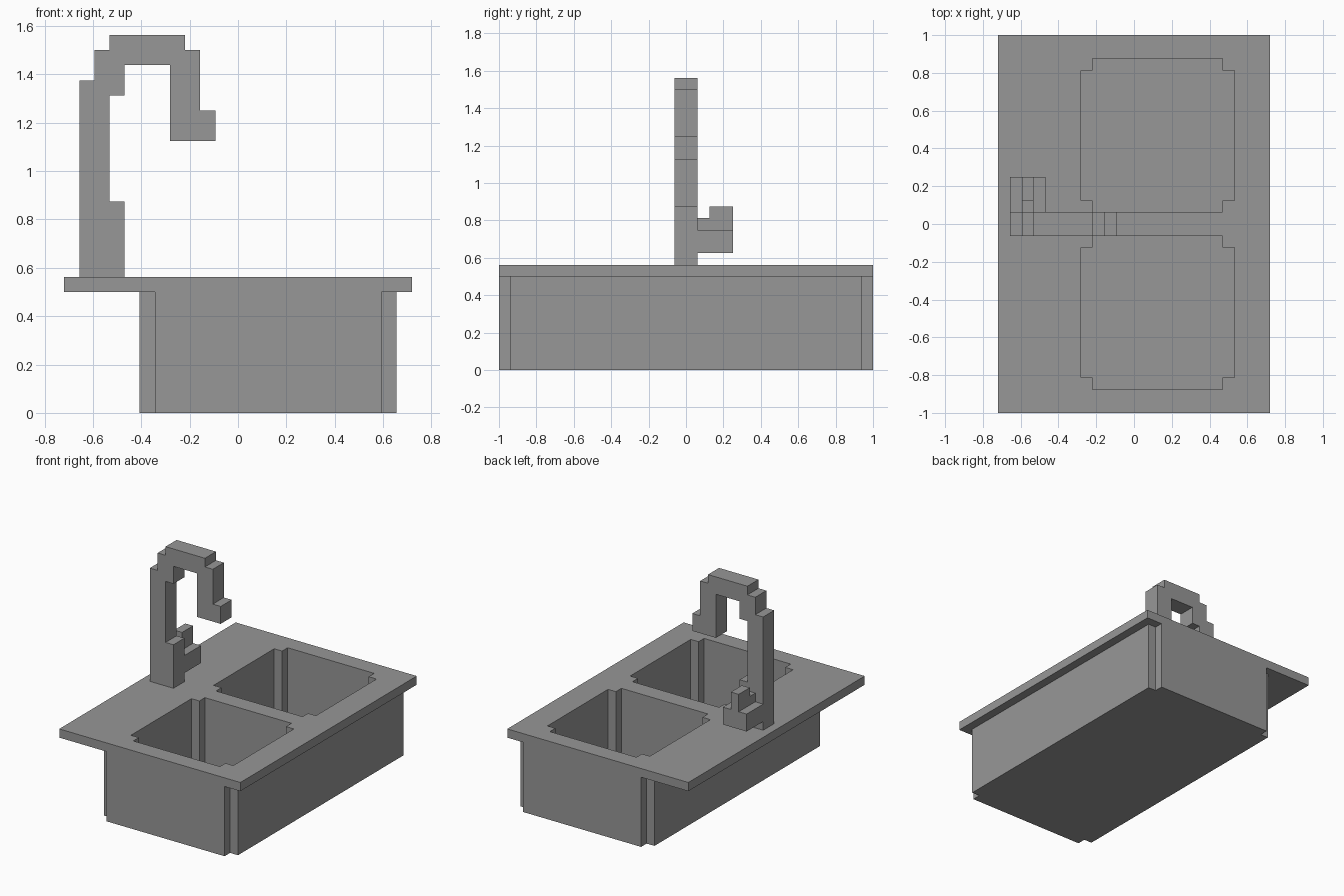
import bpy
import bmesh
from mathutils import Vector

cube = bpy.data.objects.get("Cube")
if cube:
    bpy.data.objects.remove(cube, do_unlink=True)

U = 1 / 16                        # one block of the blocky grid
ORIGIN = Vector((11.5, 16, 0))    # grid point that sits on the world origin

grey = bpy.data.materials.new("steel_grey")
grey.use_nodes = True
colour = (0.31, 0.31, 0.31, 1)
grey.diffuse_color = colour
grey.node_tree.nodes["Principled BSDF"].inputs["Base Color"].default_value = colour


def prism(name, profile, axis, low, high):
    """Extrude a flat profile, in grid blocks, along one axis."""
    bm = bmesh.new()
    verts = []
    for point in profile:
        co = list(point)
        co.insert(axis, low)
        verts.append(bm.verts.new((Vector(co) - ORIGIN) * U))
    face = bm.faces.new(verts)
    side = bmesh.ops.extrude_face_region(bm, geom=[face])
    moved = [g for g in side["geom"] if isinstance(g, bmesh.types.BMVert)]
    shift = Vector((0, 0, 0))
    shift[axis] = (high - low) * U
    bmesh.ops.translate(bm, verts=moved, vec=shift)
    bmesh.ops.recalc_face_normals(bm, faces=bm.faces)
    mesh = bpy.data.meshes.new(name)
    bm.to_mesh(mesh)
    bm.free()
    mesh.materials.append(grey)
    obj = bpy.data.objects.new(name, mesh)
    bpy.context.collection.objects.link(obj)
    return obj


def rectangle(x0, x1, y0, y1):
    return [(x0, y0), (x1, y0), (x1, y1), (x0, y1)]


def notched(x0, x1, y0, y1):
    """Rectangle with a one-block step cut out of each corner."""
    a, b, c, d = x0 + 1, x1 - 1, y0 + 1, y1 - 1
    return [(a, y0), (b, y0), (b, c), (x1, c), (x1, d), (b, d),
            (b, y1), (a, y1), (a, d), (x0, d), (x0, c), (a, c)]


def boolean(obj, other, operation):
    mod = obj.modifiers.new(operation.lower(), 'BOOLEAN')
    mod.operation = operation
    mod.solver = 'EXACT'
    mod.object = other
    bpy.context.view_layer.objects.active = obj
    bpy.ops.object.modifier_apply(modifier=mod.name)
    bpy.data.objects.remove(other, do_unlink=True)


# Sink: overhanging countertop joined to the notched tub
sink = prism("sink", rectangle(0, 23, 0, 32), 2, 8, 9)
boolean(sink, prism("tub", notched(5, 22, 0, 32), 2, 0, 8.5), 'UNION')

# Two basins hollowed out, leaving a one-block floor
for start in (2, 17):
    cutter = prism("basin_cutter", notched(7, 20, start, start + 13), 2, 1, 10)
    cutter.hide_render = True
    boolean(sink, cutter, 'DIFFERENCE')

# Faucet: stepped gooseneck on a short wide base
gooseneck = [(1, 9), (4, 9), (4, 14), (3, 14), (3, 21), (4, 21), (4, 23),
             (7, 23), (7, 18), (10, 18), (10, 20), (9, 20), (9, 24), (8, 24),
             (8, 25), (3, 25), (3, 24), (2, 24), (2, 22), (1, 22)]
prism("faucet", gooseneck, 1, 15, 17)

# Tap handle: block behind the faucet with an upright lever
prism("handle_block", rectangle(1, 4, 17, 20), 2, 10, 12)
lever = [(17, 12), (20, 12), (20, 14), (18, 14), (18, 13), (17, 13)]
prism("handle_lever", lever, 0, 2, 3)
